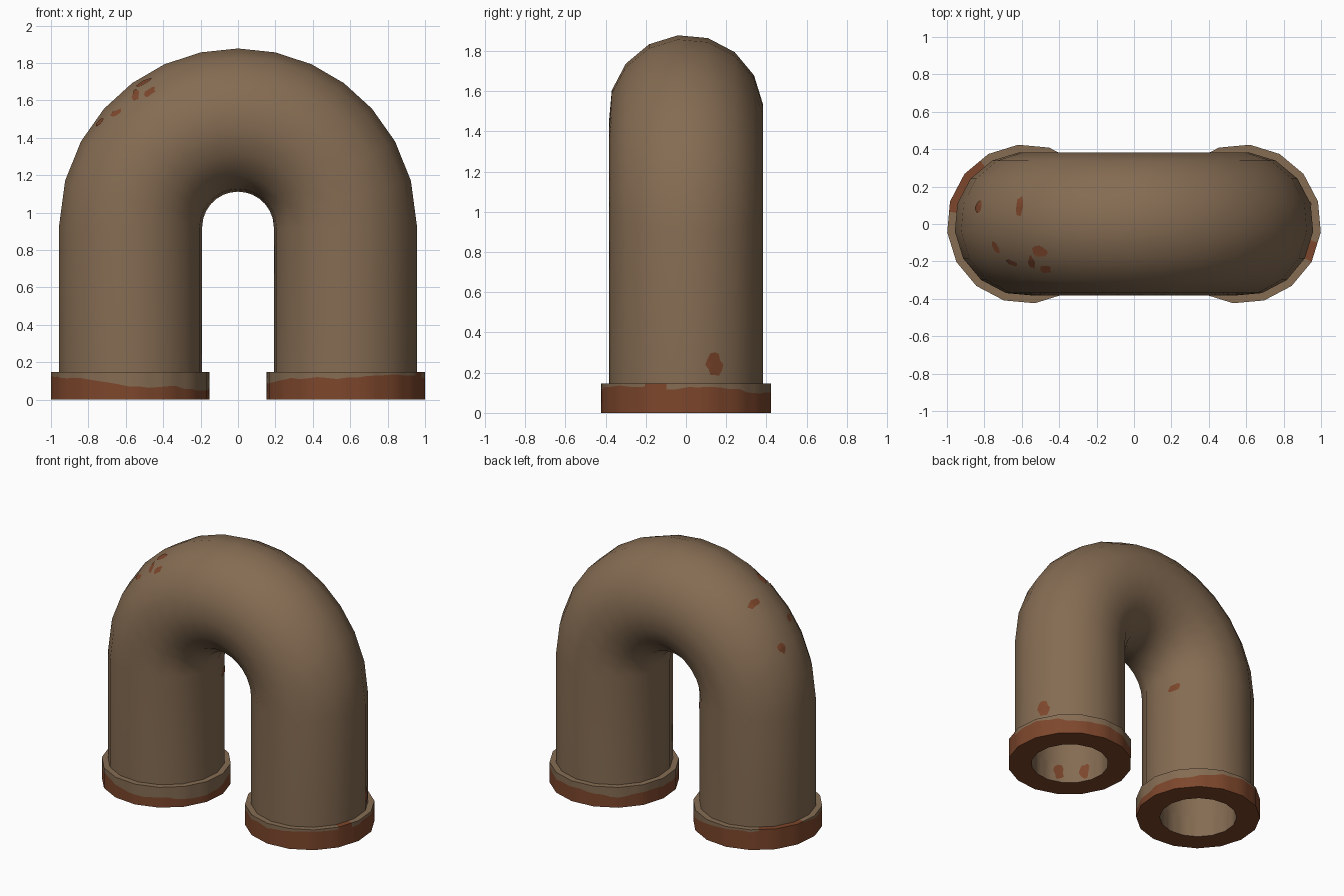
import bpy, bmesh, math, random
from mathutils import Vector
from mathutils.bvhtree import BVHTree

if "Cube" in bpy.data.objects:
    bpy.data.objects.remove(bpy.data.objects["Cube"])

random.seed(4)
SIDES = 16
TWIST = math.radians(-6)
LEG, BEND_Z = 0.575, 0.92          # leg offset, start of the bend
R_OUT, R_BORE, R_COLLAR = 0.385, 0.265, 0.426
COLLAR_H = 0.147


def material(name, rgb):
    m = bpy.data.materials.new(name)
    m.diffuse_color = (*rgb, 1)
    m.use_nodes = True
    m.node_tree.nodes["Principled BSDF"].inputs["Base Color"].default_value = m.diffuse_color
    return m


BROWN = material("brown_metal", (0.235, 0.150, 0.086))
RUST = material("rust", (0.205, 0.062, 0.025))


def finish(bm, name, mats, recalc=True):
    """Turn a bmesh into a smooth object and return its search tree."""
    if recalc:
        bmesh.ops.recalc_face_normals(bm, faces=bm.faces[:])
    bm.normal_update()
    tree = BVHTree.FromBMesh(bm)
    me = bpy.data.meshes.new(name)
    bm.to_mesh(me)
    bm.free()
    for m in mats:
        me.materials.append(m)
    ob = bpy.data.objects.new(name, me)
    bpy.context.collection.objects.link(ob)
    bpy.ops.object.select_all(action='DESELECT')
    ob.select_set(True)
    bpy.context.view_layer.objects.active = ob
    bpy.ops.object.shade_smooth_by_angle(angle=math.radians(35))
    return tree


def bridge(bm, a, b):
    n = len(a)
    return [bm.faces.new((a[i], a[(i + 1) % n], b[(i + 1) % n], b[i])) for i in range(n)]


# Bent pipe: straight leg, half circle, straight leg; hollow through
quarter = [0, 15.2, 28.8, 41.6, 53.8, 65.8, 78]
angles = quarter + [90] + [180 - q for q in reversed(quarter)]
path = [(Vector((-LEG, 0, COLLAR_H)), Vector((-1, 0, 0)))]
for deg in angles:
    t = math.radians(deg)
    out = Vector((-math.cos(t), 0, math.sin(t)))
    path.append((Vector((0, 0, BEND_Z)) + out * LEG, out))
path.append((Vector((LEG, 0, COLLAR_H)), Vector((1, 0, 0))))

bm = bmesh.new()


def sweep(r):
    rings = []
    for c, out in path:
        ring = []
        for k in range(SIDES):
            a = TWIST + k * math.tau / SIDES
            ring.append(bm.verts.new(c + out * r * math.cos(a) + Vector((0, r * math.sin(a), 0))))
        rings.append(ring)
    for p, q in zip(rings, rings[1:]):
        bridge(bm, p, q)
    return rings


outer, bore = sweep(R_OUT), sweep(R_BORE)
bridge(bm, outer[0], bore[0])
bridge(bm, outer[-1], bore[-1])
pipe_tree = finish(bm, "bent_pipe", [BROWN])


# End collars with an uneven rust line around the foot
def collar(name, side, base, swing, peak, top_rust):
    bm = bmesh.new()
    split = 3
    cols = []
    for k in range(SIDES):
        p, q = [Vector((side * math.cos(a), math.sin(a), 0)) for a in
                (TWIST + k * math.tau / SIDES, TWIST + (k + 1) * math.tau / SIDES)]
        cols += [p.lerp(q, j / split) for j in range(split)]

    def rust_line(d):
        w = math.atan2(d.y, d.x)
        wave = 0.008 * math.sin(5 * w) + random.uniform(-0.006, 0.006)
        return min(0.14, base + swing * math.cos(w - math.radians(peak)) + wave)

    def ring(r, z):
        return [bm.verts.new((side * LEG + d.x * r, d.y * r, z(d) if callable(z) else z)) for d in cols]

    rings = [ring(R_BORE, 0), ring(R_COLLAR, 0), ring(R_COLLAR, rust_line),
             ring(R_COLLAR, COLLAR_H), ring(R_BORE, COLLAR_H)]
    for i, r in enumerate(rings):
        for f in bridge(bm, r, rings[(i + 1) % 5]):
            f.material_index = int(i < 2)
            if i >= 2:
                c = f.calc_center_median()
                w = math.degrees(math.atan2(c.y, c.x - side * LEG))
                if i < 4 and top_rust[0] < w < top_rust[1]:
                    f.material_index = 1
    return finish(bm, name, [BROWN, RUST])


collar("left_collar", -1, 0.10, 0.045, 150, (125, 172))
right_tree = collar("right_collar", 1, 0.108, 0.022, -35, (-32, -14))


# Rust spots: thin blobs laid on the surface, u and v are half sizes
def rust_spot(name, tree, origin, direction, u, v, turn=0):
    d = Vector(direction).normalized()
    hit, nor = tree.ray_cast(Vector(origin), d)[:2]
    if hit is None:
        return
    if nor.dot(d) > 0:
        nor = -nor
    ref = Vector((0, 0, 1)) if abs(d.z) < 0.5 else Vector((0, 1, 0))
    side = ref.cross(nor).normalized()
    up = nor.cross(side)
    bm = bmesh.new()
    n = 12

    def place(p):
        q, m = tree.find_nearest(p)[:2]
        return bm.verts.new(q + m * 0.004)

    wob = [random.uniform(0.75, 1.15) for _ in range(n)]
    mid = place(hit)
    rings = []
    for s in (0.5, 1):
        ring = []
        for k in range(n):
            a = math.tau * k / n
            x, y = u * s * wob[k] * math.cos(a), v * s * wob[k] * math.sin(a)
            c, e = math.cos(turn), math.sin(turn)
            ring.append(place(hit + side * (x * c - y * e) + up * (x * e + y * c)))
        rings.append(ring)
    for k in range(n):
        bm.faces.new((mid, rings[0][k], rings[0][(k + 1) % n]))
    bridge(bm, rings[1], rings[0])
    bm.normal_update()
    for f in bm.faces:
        if f.normal.dot(nor) < 0:
            f.normal_flip()
    finish(bm, name, [RUST], recalc=False)


# Spots on the shoulder of the bend: x, y, half sizes, turn
shoulder = [(-0.83, 0.09, 0.04, 0.04, 0), (-0.61, 0.10, 0.027, 0.06, 0),
            (-0.735, -0.125, 0.025, 0.045, 0.5), (-0.65, -0.205, 0.035, 0.02, -0.4),
            (-0.50, -0.145, 0.05, 0.03, 0), (-0.545, -0.205, 0.022, 0.045, -0.4),
            (-0.47, -0.24, 0.035, 0.03, 0.3)]
for i, (x, y, u, v, turn) in enumerate(shoulder):
    rust_spot(f"shoulder_rust_{i + 1}", pipe_tree, (x, y, 3), (0, 0, -1), u, v, turn)

# Spots on the legs
rust_spot("right_leg_rust", pipe_tree, (2, 0.14, 0.24), (-1, 0, 0), 0.045, 0.058)
rust_spot("left_leg_rust", pipe_tree, (0, 0.16, 0.83), (-1, 0, 0), 0.05, 0.03, 0.3)

# Spots just inside the right opening
for i, deg in enumerate((207, 247)):
    w = math.radians(deg)
    rust_spot(f"opening_rust_{i + 1}", right_tree, (LEG, 0, 0.075),
              (math.cos(w), math.sin(w), 0), 0.04, 0.06)
